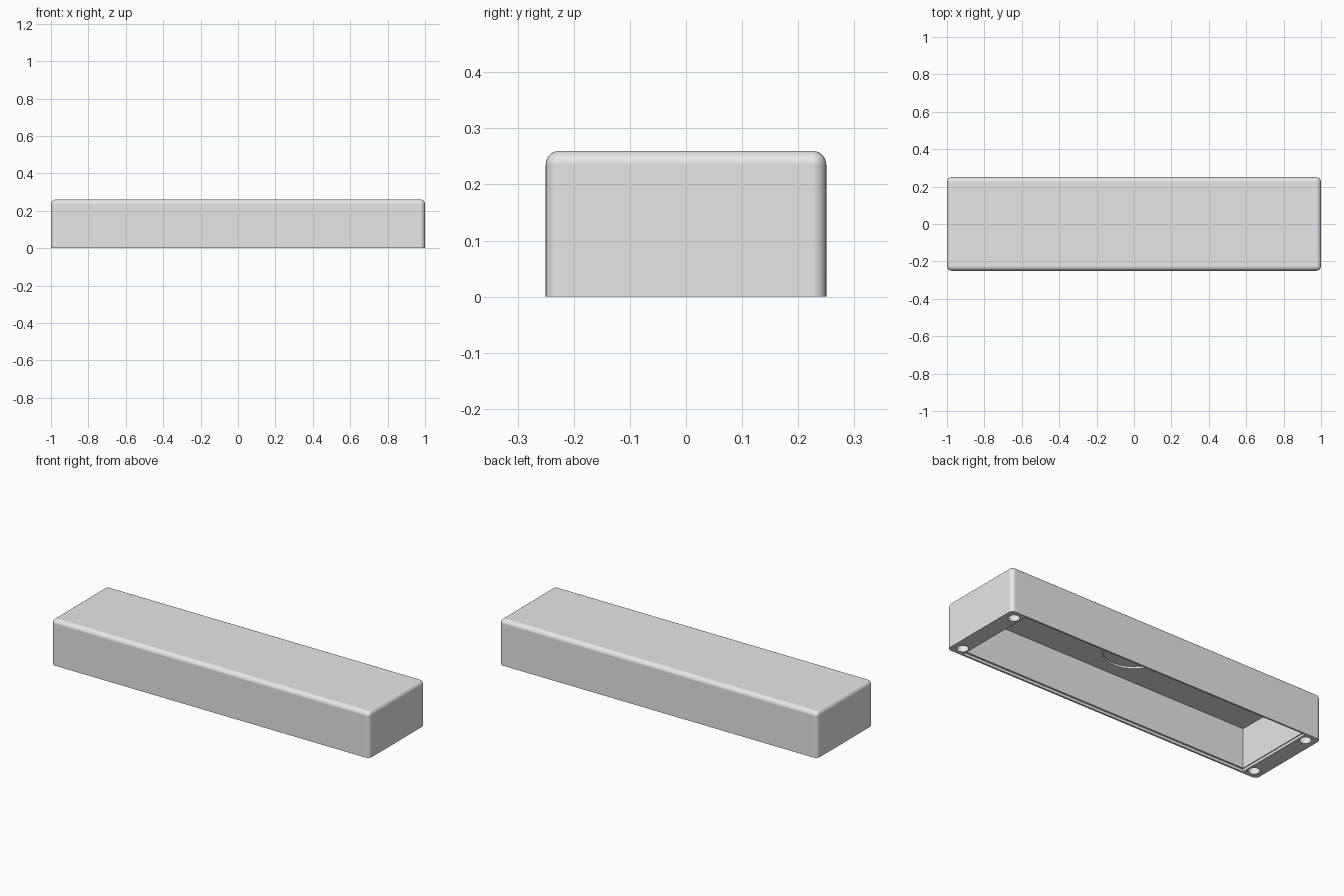
import bpy
import bmesh
from mathutils import Matrix, Vector

if "Cube" in bpy.data.objects:
    bpy.data.objects.remove(bpy.data.objects["Cube"], do_unlink=True)

LENGTH, WIDTH, HEIGHT = 2.0, 0.5, 0.26
EDGE_RADIUS = 0.025
CEILING = 0.24

grey = bpy.data.materials.new("light grey")
grey.use_nodes = True
grey.diffuse_color = (0.8, 0.8, 0.8, 1)
grey.node_tree.nodes["Principled BSDF"].inputs["Base Color"].default_value = (0.8, 0.8, 0.8, 1)


def add_object(name, bm):
    mesh = bpy.data.meshes.new(name)
    bm.to_mesh(mesh)
    bm.free()
    mesh.materials.append(grey)
    obj = bpy.data.objects.new(name, mesh)
    bpy.context.collection.objects.link(obj)
    return obj


def box(length, width, bottom, top):
    bm = bmesh.new()
    place = Matrix.Translation((0, 0, (bottom + top) / 2))
    size = Matrix.Diagonal(Vector((length, width, top - bottom, 1)))
    bmesh.ops.create_cube(bm, size=1, matrix=place @ size)
    return bm


def cylinder(x, y, radius, bottom, top, sides):
    bm = bmesh.new()
    bmesh.ops.create_cone(bm, cap_ends=True, segments=sides, radius1=radius, radius2=radius,
                          depth=top - bottom,
                          matrix=Matrix.Translation((x, y, (bottom + top) / 2)))
    return bm


def carve(target, name, bm):
    """Cut a shape out of the target and remove the cutter."""
    cutter = add_object(name, bm)
    cutter.hide_render = True
    mod = target.modifiers.new(name, "BOOLEAN")
    mod.operation = "DIFFERENCE"
    mod.solver = "EXACT"
    mod.object = cutter
    bpy.ops.object.modifier_apply(modifier=mod.name)
    bpy.data.objects.remove(cutter, do_unlink=True)


# Outer shell: every edge rounded except the ones around the base
bm = box(LENGTH, WIDTH, 0, HEIGHT)
upper_edges = [e for e in bm.edges if any(v.co.z > 0.01 for v in e.verts)]
bmesh.ops.bevel(bm, geom=upper_edges, offset=EDGE_RADIUS, segments=8,
                profile=0.5, affect="EDGES")
housing = add_object("housing", bm)
bpy.context.view_layer.objects.active = housing
housing.select_set(True)

# Hollow underside with a shallow ledge around its mouth
carve(housing, "cavity", box(1.8, 0.46, -0.1, CEILING))
carve(housing, "ledge", box(1.81, 0.48, -0.1, 0.015))

# Round recess in the ceiling
carve(housing, "recess", cylinder(0, 0, 0.157, CEILING - 0.05, CEILING + 0.01, 64))

# Four blind holes in the end blocks
for x in (-0.943, 0.943):
    for y in (-0.198, 0.198):
        carve(housing, "hole", cylinder(x, y, 0.03, -0.1, 0.15, 32))

bpy.ops.object.shade_smooth_by_angle(angle=0.6)
normals = housing.modifiers.new("flat face normals", "WEIGHTED_NORMAL")
normals.keep_sharp = True
